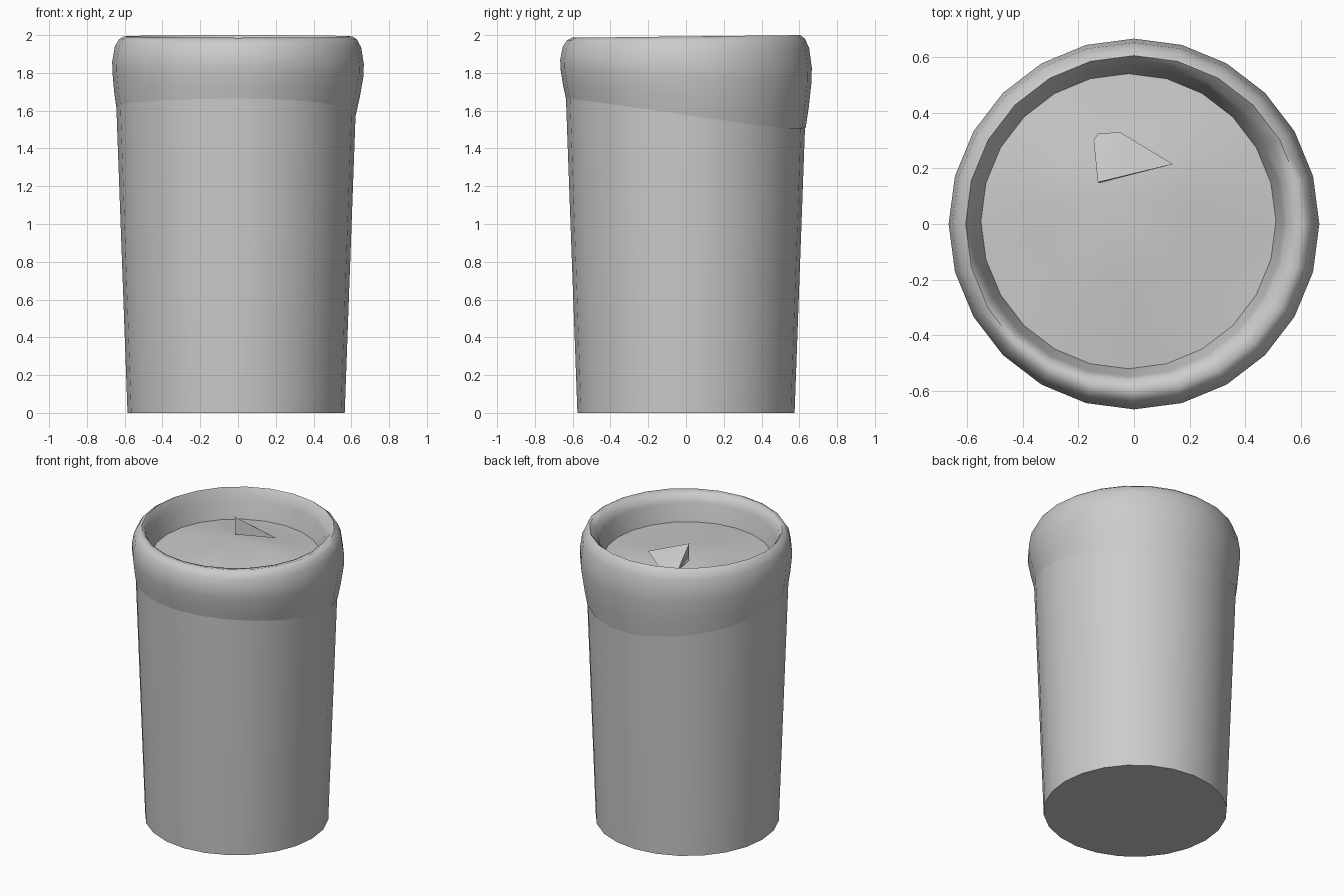
import bpy, bmesh, math
from math import cos, sin, tau

cube = bpy.data.objects.get("Cube")
if cube:
    bpy.data.objects.remove(cube)

SIDES = 24
CENTRE = (-0.01, 0.0)


def material(name, rgb):
    mat = bpy.data.materials.new(name)
    mat.use_nodes = True
    mat.diffuse_color = (*rgb, 1)
    mat.node_tree.nodes["Principled BSDF"].inputs["Base Color"].default_value = (*rgb, 1)
    return mat


grey = material("plain_grey", (0.6, 0.6, 0.6))


def finish(name, bm, angle):
    bmesh.ops.recalc_face_normals(bm, faces=bm.faces)
    mesh = bpy.data.meshes.new(name)
    bm.to_mesh(mesh)
    bm.free()
    mesh.materials.append(grey)
    obj = bpy.data.objects.new(name, mesh)
    bpy.context.collection.objects.link(obj)
    bpy.ops.object.select_all(action="DESELECT")
    obj.select_set(True)
    bpy.context.view_layer.objects.active = obj
    bpy.ops.object.shade_smooth_by_angle(angle=math.radians(angle))
    return obj


def ring(bm, point):
    """Loop of vertices; point maps an azimuth to a position."""
    return [bm.verts.new(point(tau * i / SIDES)) for i in range(SIDES)]


def bridge(bm, rings):
    for a, b in zip(rings, rings[1:]):
        for i in range(SIDES):
            j = (i + 1) % SIDES
            bm.faces.new((a[i], a[j], b[j], b[i]))


def circle(r, z, c=CENTRE):
    return lambda a: (c[0] + r * cos(a), c[1] + r * sin(a), z)


# Tapered bin with a thin wall and a closed base
bm = bmesh.new()
rings = [ring(bm, circle(r, z)) for r, z in
         ((0.575, 0), (0.637, 1.7), (0.641, 1.85), (0.62, 1.85), (0.555, 0.02))]
bridge(bm, rings)
bm.faces.new(rings[0])
bm.faces.new(rings[-1])
finish("bin_body", bm, 35)


# Wavy lower hem of the liner, highest at the front
def hem(a):
    return 1.59 - 0.075 * sin(a + 0.25) + 0.012 * sin(2 * a + 2.6)


# Puffy liner folded over the rim, running down to the contents
bm = bmesh.new()
outer = ((0.634, 0.0), (0.65, 0.22), (0.665, 0.5), (0.666, 0.65),
         (0.652, 0.86), (0.63, 0.96), (0.605, 1.0))
rings = []
for r, t in outer:
    rings.append(ring(bm, lambda a, r=r, t=t: (
        r * cos(a) - 0.01 * (1 - min(1, t * 2)), r * sin(a),
        hem(a) + t * (1.993 + 0.007 * sin(a) - hem(a)))))
for r, z in ((0.575, 1.975), (0.558, 1.92), (0.53, 1.8)):
    rings.append(ring(bm, circle(r, z, (-0.02, 0.01))))
bridge(bm, rings)
# Small pleat in the fold
rings[7][3].co.z -= 0.03
rings[7][2].co.x += 0.02
finish("bin_liner", bm, 60)

# Lumpy heap of contents
bm = bmesh.new()
edge = ring(bm, circle(0.53, 1.8, (-0.02, 0.01)))
mid = ring(bm, lambda a: (-0.06 + 0.27 * cos(a), 0.05 + 0.27 * sin(a),
                          1.825 + 0.008 * sin(3 * a)))
bridge(bm, [edge, mid])
peak = bm.verts.new((-0.1, 0.1, 1.86))
for i in range(SIDES):
    bm.faces.new((mid[i], mid[(i + 1) % SIDES], peak))
finish("bin_contents", bm, 40)

# Crumpled scrap poking out of the heap
bm = bmesh.new()
for co in ((-0.13, 0.15, 1.98), (-0.125, 0.147, 1.86), (-0.145, 0.3, 1.85),
           (-0.13, 0.325, 1.83), (-0.05, 0.33, 1.83), (0.14, 0.215, 1.88),
           (0.0, 0.27, 1.87)):
    bm.verts.new(co)
bmesh.ops.convex_hull(bm, input=bm.verts)
finish("paper_scrap", bm, 50)
